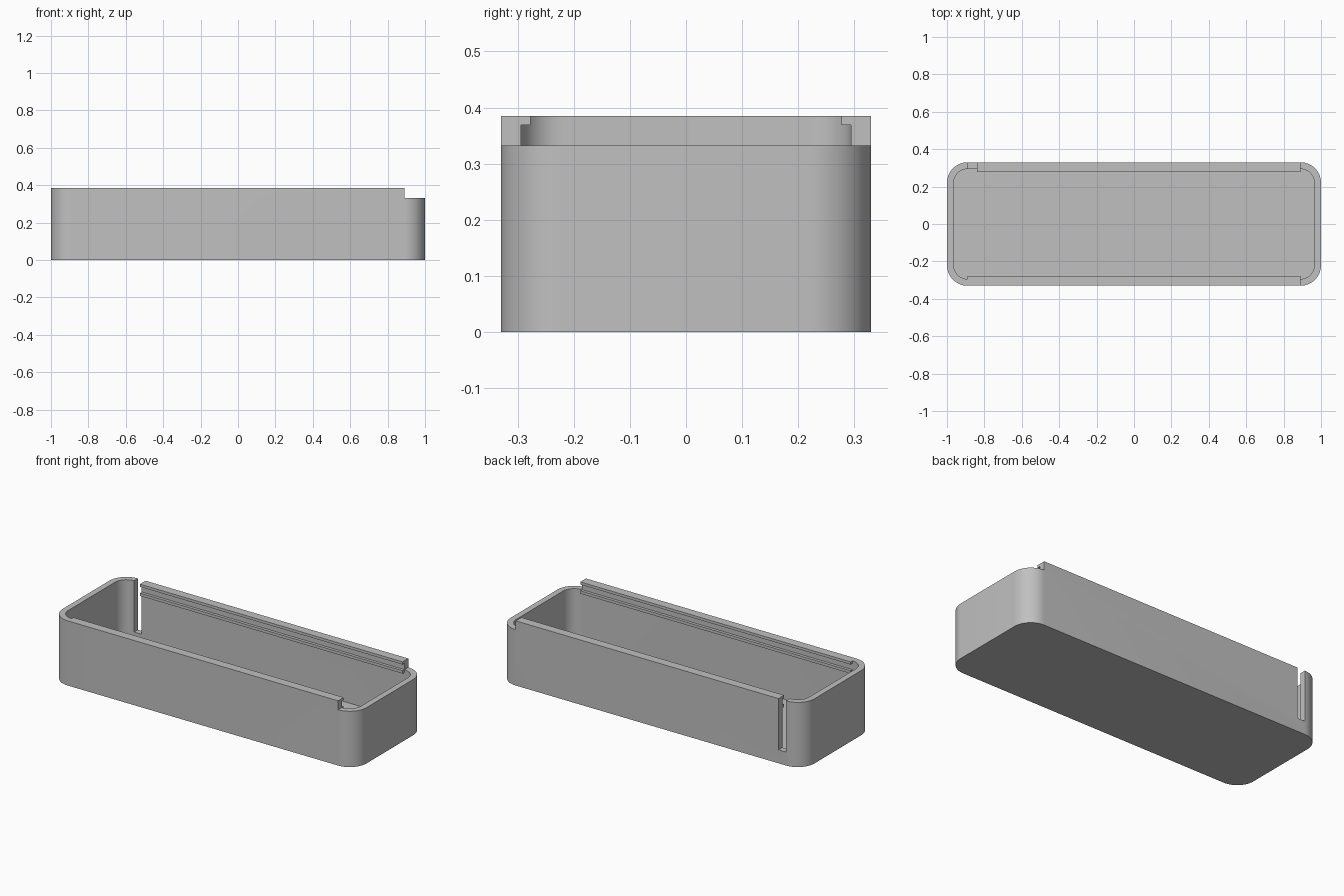
import bpy, bmesh, math

if "Cube" in bpy.data.objects:
    bpy.data.objects.remove(bpy.data.objects["Cube"])

X, Y, H = 1.0, 0.33, 0.385      # outer half sizes and height
WALL, FLOOR, R = 0.036, 0.036, 0.11
LOW = 0.332                     # height of the open end
EDGE = 0.89                     # where the corners begin
SLOT = -0.84                    # right side of the back slot

grey = bpy.data.materials.new("light grey")
grey.diffuse_color = (0.53, 0.53, 0.53, 1)
grey.use_nodes = True
grey.node_tree.nodes["Principled BSDF"].inputs["Base Color"].default_value = grey.diffuse_color


def finish(name, bm):
    bmesh.ops.recalc_face_normals(bm, faces=bm.faces)
    mesh = bpy.data.meshes.new(name)
    bm.to_mesh(mesh)
    bm.free()
    mesh.materials.append(grey)
    ob = bpy.data.objects.new(name, mesh)
    bpy.context.collection.objects.link(ob)
    return ob


def prism(name, hx, hy, r, z0, z1, seg=14):
    """Upright block with rounded corners."""
    bm = bmesh.new()
    ring = []
    for q, (sx, sy) in enumerate([(1, 1), (-1, 1), (-1, -1), (1, -1)]):
        for i in range(seg + 1):
            a = math.pi / 2 * (q + i / seg)
            ring.append(bm.verts.new((sx * (hx - r) + r * math.cos(a),
                                      sy * (hy - r) + r * math.sin(a), z0)))
    base = bm.faces.new(ring)
    top = bmesh.ops.extrude_face_region(bm, geom=[base])["geom"]
    bmesh.ops.translate(bm, vec=(0, 0, z1 - z0),
                        verts=[v for v in top if isinstance(v, bmesh.types.BMVert)])
    return finish(name, bm)


def box(name, x0, x1, y0, y1, z0, z1):
    bm = bmesh.new()
    bmesh.ops.create_cube(bm, size=1)
    for v in bm.verts:
        v.co = (x1 if v.co.x > 0 else x0, y1 if v.co.y > 0 else y0, z1 if v.co.z > 0 else z0)
    return finish(name, bm)


def combine(target, tool, operation):
    mod = target.modifiers.new(operation.lower(), 'BOOLEAN')
    mod.operation, mod.solver, mod.object = operation, 'EXACT', tool
    bpy.context.view_layer.objects.active = target
    bpy.ops.object.modifier_apply(modifier=mod.name)
    bpy.data.objects.remove(tool, do_unlink=True)


# Hollow tray with rounded corners
tray = prism("tray", X, Y, R, 0, H)
combine(tray, prism("cavity", X - WALL, Y - WALL, R - WALL, FLOOR, H + 0.1), 'DIFFERENCE')

# Upper lip and lower ledge that guide a sliding lid, on both long walls
for side, x0 in ((-1, -EDGE), (1, SLOT)):
    y0, y1 = sorted((side * 0.277, side * (Y - 0.015)))
    for z0, z1 in ((0.369, H), (0.315, LOW)):
        combine(tray, box("rail", x0, EDGE, y0, y1, z0, z1), 'UNION')

# Lowered end where the lid slides in
combine(tray, box("end_cut", EDGE, X + 0.1, -Y - 0.1, Y + 0.1, LOW, H + 0.1), 'DIFFERENCE')

# Tall slot through the back wall
combine(tray, box("slot_cut", -EDGE, SLOT, 0.27, Y + 0.1, 0.08, H + 0.1), 'DIFFERENCE')

bpy.ops.object.select_all(action='DESELECT')
tray.select_set(True)
bpy.context.view_layer.objects.active = tray
bpy.ops.object.shade_smooth_by_angle(angle=math.radians(30))
